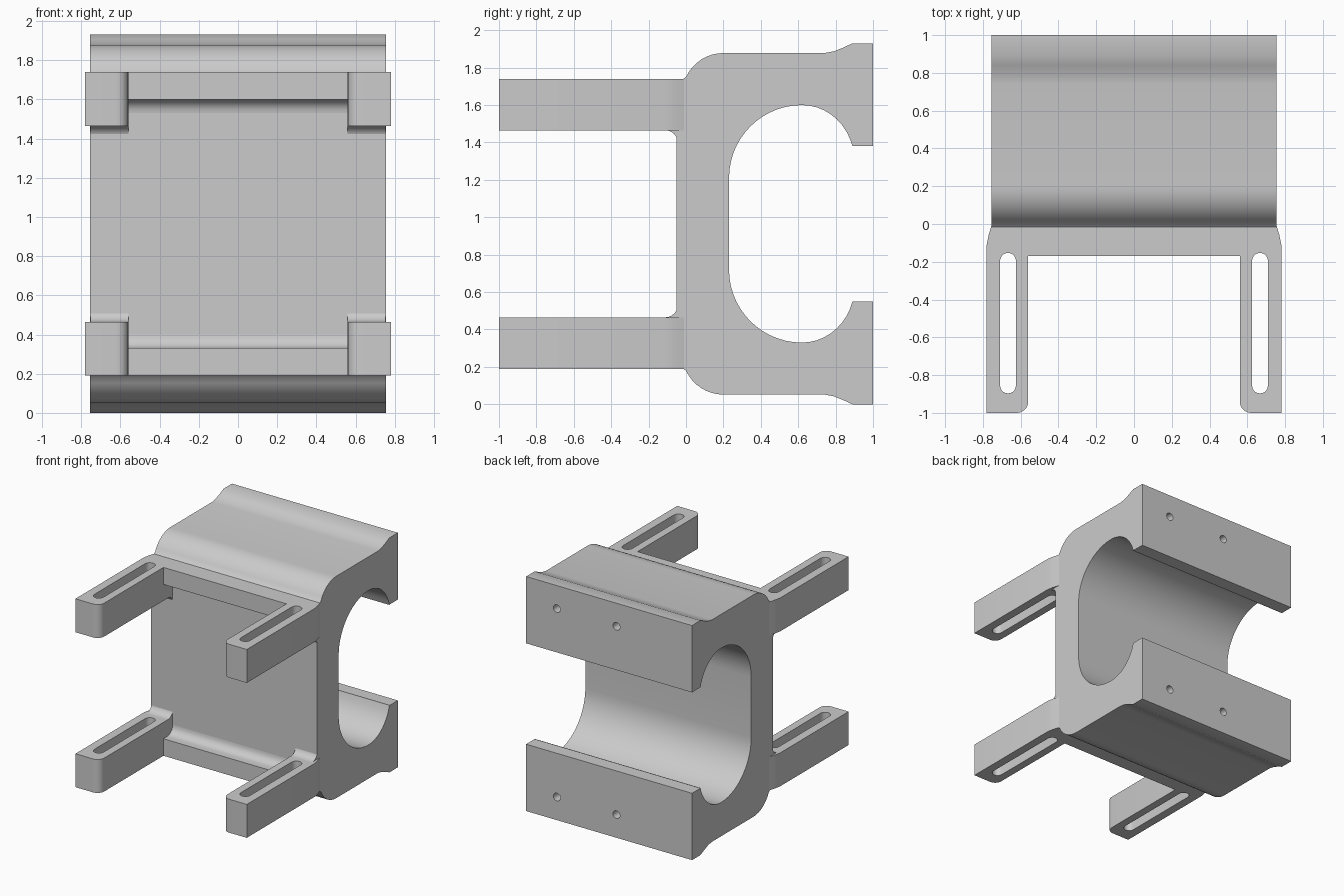
import bpy, bmesh
from math import sin, cos, radians
from mathutils import Vector

if "Cube" in bpy.data.objects:
    bpy.data.objects.remove(bpy.data.objects["Cube"], do_unlink=True)

MID = 0.965  # height of the horizontal symmetry plane

grey = bpy.data.materials.new("light grey")
grey.use_nodes = True
grey.diffuse_color = (0.6, 0.6, 0.6, 1)
grey.node_tree.nodes["Principled BSDF"].inputs["Base Color"].default_value = (0.6, 0.6, 0.6, 1)


def arc(cx, cy, rx, ry, start, end, steps):
    angles = [radians(start + (end - start) * i / steps) for i in range(steps + 1)]
    return [(cx + rx * cos(a), cy + ry * sin(a)) for a in angles]


def prism(name, outline, axis, low, high):
    """Extrude a closed outline: (y, z) along x, (x, z) along y or (x, y) along z."""
    bm = bmesh.new()
    place = {"x": lambda u, v: (low, u, v),
             "y": lambda u, v: (u, low, v),
             "z": lambda u, v: (u, v, low)}[axis]
    face = bm.faces.new([bm.verts.new(place(u, v)) for u, v in outline])
    ext = bmesh.ops.extrude_face_region(bm, geom=[face])
    shift = Vector([high - low if a == axis else 0 for a in "xyz"])
    bmesh.ops.translate(bm, vec=shift,
                        verts=[g for g in ext["geom"] if isinstance(g, bmesh.types.BMVert)])
    bmesh.ops.recalc_face_normals(bm, faces=bm.faces)
    mesh = bpy.data.meshes.new(name)
    bm.to_mesh(mesh)
    bm.free()
    mesh.materials.append(grey)
    obj = bpy.data.objects.new(name, mesh)
    bpy.context.collection.objects.link(obj)
    return obj


def activate(obj):
    bpy.ops.object.select_all(action="DESELECT")
    obj.select_set(True)
    bpy.context.view_layer.objects.active = obj


def cut(obj, cutter):
    cutter.hide_render = True
    mod = obj.modifiers.new("cut", "BOOLEAN")
    mod.operation, mod.solver, mod.object = "DIFFERENCE", "EXACT", cutter
    activate(obj)
    bpy.ops.object.modifier_apply(modifier=mod.name)
    bpy.data.objects.remove(cutter, do_unlink=True)


def smooth(obj):
    activate(obj)
    bpy.ops.object.shade_smooth_by_angle(angle=radians(30))


def flip_z(points):
    return [(y, 2 * MID - z) for y, z in points]


# Clamp body: C-shaped profile, upper half mirrored to the lower half
upper = [(-0.05, 1.70), (-0.015, 1.74)]
upper += arc(0.2, 1.658, 0.22, 0.22, 155, 90, 8)
upper += [(0.74, 1.878), (0.79, 1.887), (0.84, 1.907), (0.89, 1.93),
          (1.0, 1.93), (1.0, 1.38), (0.89, 1.38)]
upper += arc(0.62, 1.30, 0.28, 0.30, 15, 90, 9)
upper += arc(0.62, 1.21, 0.39, 0.39, 90, 180, 14)[1:]
body = prism("clamp_body", upper + flip_z(upper)[::-1], "x", -0.755, 0.755)

# Blind screw holes in the rear jaw faces
for x in (0.475, -0.067):
    for z in (0.19, 2 * MID - 0.19):
        cut(body, prism("hole_cutter", arc(x, z, 0.032, 0.032, 0, 337.5, 15), "y", 0.8, 1.1))
smooth(body)

# Crossbars with a fillet where they meet the body
bar = [(-0.17, 1.74), (-0.01, 1.74), (-0.01, 1.52)]
bar += arc(-0.12, 1.53, 0.07, 0.07, 0, 90, 6) + [(-0.17, 1.60)]
smooth(prism("upper_crossbar", bar, "x", -0.56, 0.56))
smooth(prism("lower_crossbar", flip_z(bar), "x", -0.56, 0.56))

# Slotted arms with one rounded inner corner and a flared root
arm = [(0.56, -0.01), (0.755, -0.01), (0.77, -0.06), (0.78, -0.11), (0.78, -1.0)]
arm += arc(0.62, -0.94, 0.06, 0.06, 270, 180, 6)
slot = arc(0.667, -0.195, 0.042, 0.042, 0, 180, 10)
slot += arc(0.667, -0.855, 0.042, 0.042, 180, 360, 10)
root = [(-0.02, 1.47), (-0.02, 1.40)] + arc(-0.11, 1.40, 0.065, 0.065, 0, 90, 6)
for side, s in (("left", 1), ("right", -1)):
    outline = [(s * x, y) for x, y in arm]
    slot_outline = [(s * x, y) for x, y in slot]
    for level, low, high, fillet in (("upper", 1.465, 1.74, root),
                                     ("lower", 0.19, 0.465, flip_z(root))):
        part = prism(f"{level}_{side}_arm", outline, "z", low, high)
        cut(part, prism("slot_cutter", slot_outline, "z", low - 0.1, high + 0.1))
        smooth(part)
        edges = sorted((s * 0.56, s * 0.754))
        smooth(prism(f"{level}_{side}_arm_fillet", fillet, "x", *edges))
